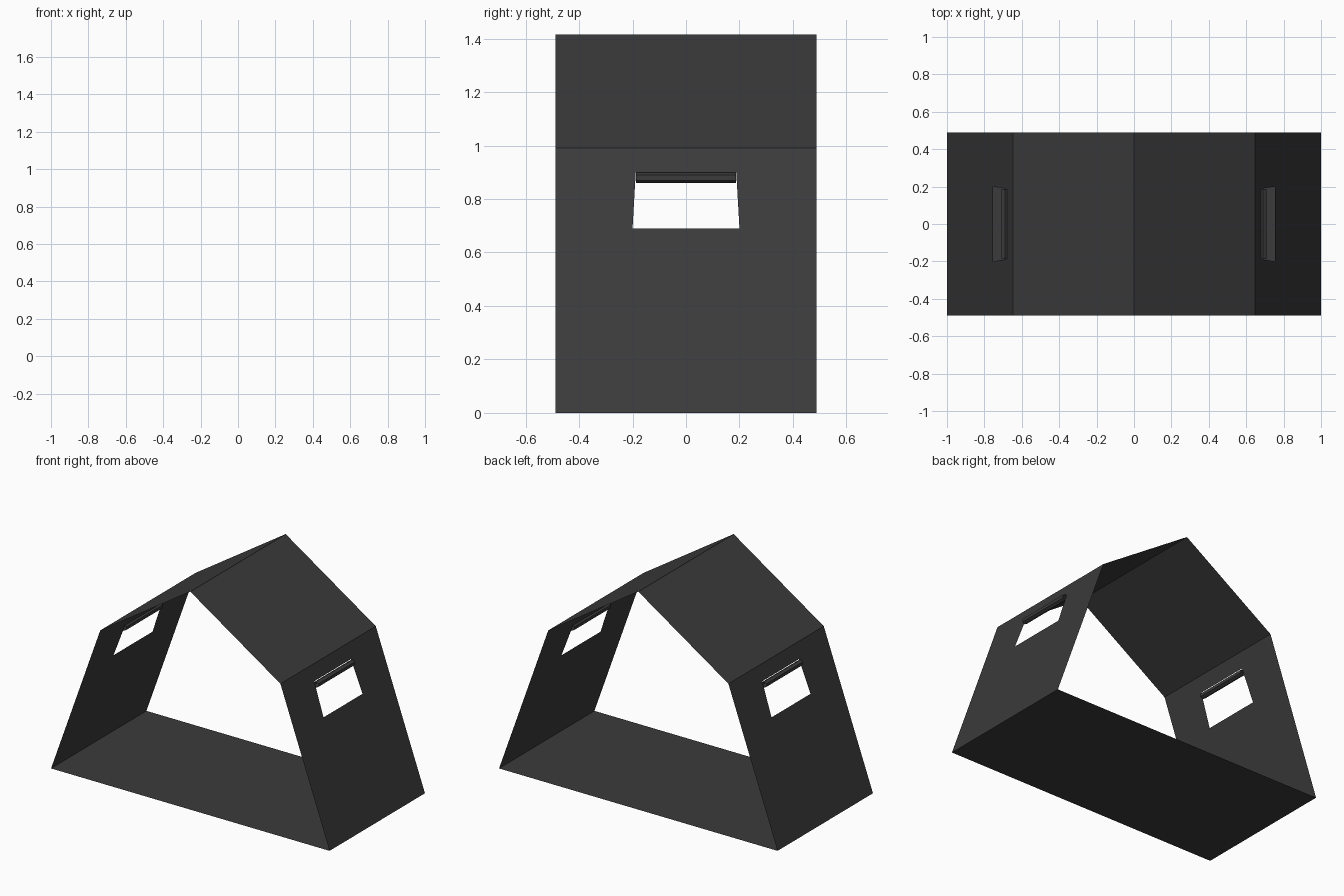
import bpy, math

if "Cube" in bpy.data.objects:
    bpy.data.objects.remove(bpy.data.objects["Cube"])

HALF_Y = 0.489
EAVE = (0.647, 0.99)
RIDGE = 1.415

fabric = bpy.data.materials.new("charcoal_fabric")
fabric.diffuse_color = (0.043, 0.043, 0.043, 1)
fabric.use_nodes = True
fabric.node_tree.nodes["Principled BSDF"].inputs["Base Color"].default_value = fabric.diffuse_color


def add_mesh(name, verts, faces):
    me = bpy.data.meshes.new(name)
    me.from_pydata(verts, [], faces)
    me.materials.append(fabric)
    ob = bpy.data.objects.new(name, me)
    bpy.context.collection.objects.link(ob)
    return ob


def sheet(name, a, b, half=HALF_Y):
    """Thin sheet spanning y between two (x, z) points."""
    verts = [(a[0], -half, a[1]), (b[0], -half, b[1]),
             (b[0], half, b[1]), (a[0], half, a[1])]
    return add_mesh(name, verts, [(0, 1, 2, 3)])


def wall_x(z):
    return 1 - (1 - EAVE[0]) * z / EAVE[1]


# Floor sheet, facing down (outside of the shell)
sheet("floor", (1, 0), (-1, 0))

for side, s in (("right", 1), ("left", -1)):
    # Upper roof slope
    pts = [(0, RIDGE), (s * EAVE[0], EAVE[1])]
    if s > 0:
        pts.reverse()
    sheet(side + "_roof", *pts)

    # Steep side wall framed around a trapezoid window
    corners = [(-HALF_Y, 0), (HALF_Y, 0), (HALF_Y, EAVE[1]), (-HALF_Y, EAVE[1]),
               (-0.20, 0.69), (0.20, 0.69), (0.188, 0.90), (-0.188, 0.90)]
    verts = [(s * wall_x(z), y, z) for y, z in corners]
    faces = [(i, (i + 1) % 4, 4 + (i + 1) % 4, 4 + i) for i in range(4)]
    if s < 0:
        faces = [f[::-1] for f in faces]
    add_mesh(side + "_wall", verts, faces)

    # Rolled-up window flap: open-ended six-sided tube
    ring = [(s * (0.69 + 0.02 * math.sin(k * math.pi / 3)),
             0.88 + 0.02 * math.cos(k * math.pi / 3)) for k in range(6)]
    verts = [(x, y, z) for y in (-0.187, 0.187) for x, z in ring]
    faces = [(k, 6 + k, 6 + (k + 1) % 6, (k + 1) % 6) for k in range(6)]
    if s > 0:
        faces = [f[::-1] for f in faces]
    flap = add_mesh(side + "_rolled_flap", verts, faces)
    # make the tube faces point away from the tube's centre
    for p in flap.data.polygons:
        out = (p.center.x - s * 0.69) * p.normal.x + (p.center.z - 0.88) * p.normal.z
        if out < 0:
            p.flip()
    flap.data.update()
